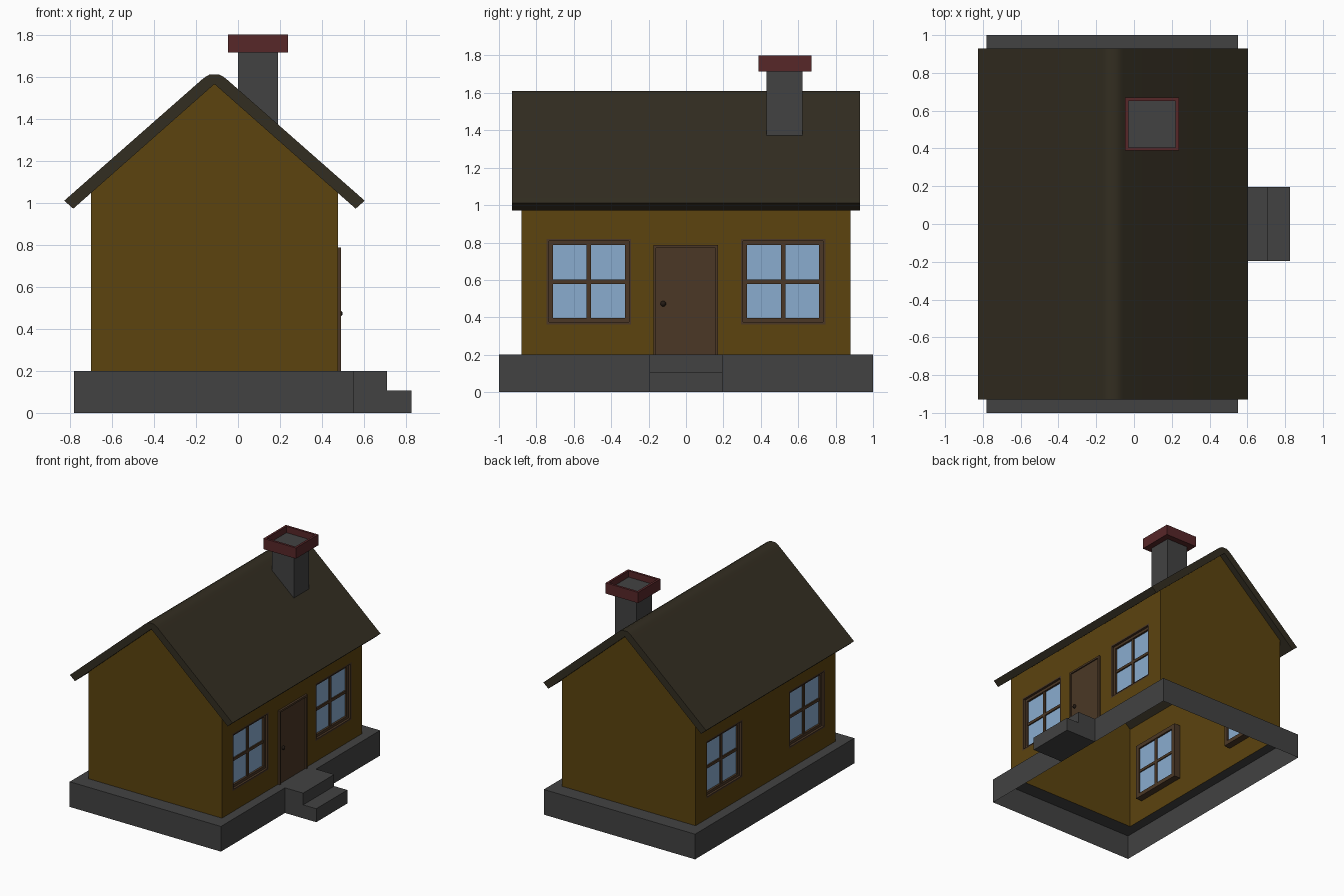
import bpy, bmesh, math
from mathutils import Matrix, Vector

if "Cube" in bpy.data.objects:
    bpy.data.objects.remove(bpy.data.objects["Cube"])


def material(name, r, g, b):
    m = bpy.data.materials.new(name)
    m.diffuse_color = [(c / 255) ** 2.2 for c in (r, g, b)] + [1]
    m.use_nodes = True
    m.node_tree.nodes["Principled BSDF"].inputs["Base Color"].default_value = m.diffuse_color
    return m


STONE = material("stone", 68, 68, 68)
PLASTER = material("plaster", 92, 69, 22)
ROOF = material("roofing", 54, 49, 38)
WOOD = material("wood", 76, 58, 42)
BRICK = material("brick", 88, 43, 45)
GLASS = material("glass", 136, 171, 206)
METAL = material("dark_metal", 40, 32, 26)


def finish(name, bm, mat, weld=False):
    if weld:
        bmesh.ops.remove_doubles(bm, verts=bm.verts, dist=1e-5)
    bmesh.ops.recalc_face_normals(bm, faces=bm.faces)
    me = bpy.data.meshes.new(name)
    bm.to_mesh(me)
    bm.free()
    me.materials.append(mat)
    ob = bpy.data.objects.new(name, me)
    bpy.context.collection.objects.link(ob)
    return ob


def face(bm, pts):
    return bm.faces.new([bm.verts.new(p) for p in pts])


def add_box(bm, x, y, z):
    lo = Vector(min(a) for a in (x, y, z))
    hi = Vector(max(a) for a in (x, y, z))
    m = Matrix.Translation((lo + hi) / 2) @ Matrix.Diagonal((*(hi - lo), 1))
    bmesh.ops.create_cube(bm, size=1, matrix=m)


def boxes(name, mat, *dims):
    bm = bmesh.new()
    for d in dims:
        add_box(bm, *d)
    return finish(name, bm, mat)


def extrude_y(name, profile, y0, y1, mat):
    bm = bmesh.new()
    f = face(bm, [(x, y0, z) for x, z in profile])
    ext = bmesh.ops.extrude_face_region(bm, geom=[f], use_keep_orig=True)["geom"]
    vs = [v for v in ext if isinstance(v, bmesh.types.BMVert)]
    bmesh.ops.translate(bm, verts=vs, vec=(0, y1 - y0, 0))
    return finish(name, bm, mat)


def smooth(ob, deg=30):
    bpy.ops.object.select_all(action='DESELECT')
    ob.select_set(True)
    bpy.context.view_layer.objects.active = ob
    bpy.ops.object.shade_smooth_by_angle(angle=math.radians(deg))


def rect(x0, x1, y0, y1, z):
    return [(x0, y0, z), (x1, y0, z), (x1, y1, z), (x0, y1, z)]


def rings(bm, loops):
    for a, b in zip(loops, loops[1:]):
        for i in range(4):
            j = (i + 1) % 4
            face(bm, [a[i], a[j], b[j], b[i]])


XL, XR, YW, MID = -0.70, 0.475, 0.88, -0.112
SLOPE, APEX = 0.88, 1.565
EAVE = APEX - SLOPE * (XR - MID)
WY0, WY1, WZ0, WZ1 = 0.293, 0.745, 0.363, 0.82

# Foundation: open underneath, with a ledge around the walls
bm = bmesh.new()
rings(bm, [rect(-0.78, 0.55, -1, 1, 0), rect(-0.78, 0.55, -1, 1, 0.2),
           rect(XL, XR, -YW, YW, 0.2)])
finish("foundation", bm, STONE, weld=True)

# Entrance steps
extrude_y("steps", [(0.55, 0), (0.825, 0), (0.825, 0.107), (0.71, 0.107),
                    (0.71, 0.2), (0.55, 0.2)], -0.195, 0.195, STONE)

# Walls: thin shell, long sides have window openings
bm = bmesh.new()
ys = [-YW, -WY1, -WY0, WY0, WY1, YW]
zs = [0.2, WZ0, WZ1, EAVE]
for x in (XL, XR):
    for i in range(5):
        for k in range(3):
            if k == 1 and i in (1, 3):
                continue
            face(bm, [(x, ys[i], zs[k]), (x, ys[i + 1], zs[k]),
                      (x, ys[i + 1], zs[k + 1]), (x, ys[i], zs[k + 1])])
for y in (-YW, YW):
    face(bm, [(XL, y, z) for z in zs] + [(MID, y, APEX)] + [(XR, y, z) for z in reversed(zs)])
finish("walls", bm, PLASTER, weld=True)

# Roof slab with rounded ridge
ridge = [(0.058, 1.588), (0.042, 1.600), (0.022, 1.611)]
half = [(0.672, 0.972), (0.715, 1.01)] + ridge
profile = [(MID + x, z) for x, z in half] + [(MID - x, z) for x, z in reversed(half)] + [(MID, APEX)]
smooth(extrude_y("roof", profile, -0.93, 0.93, ROOF))

# Chimney stack and hollow cap with a grey floor
boxes("chimney_stack", STONE, ((0, 0.19), (0.43, 0.622), (1.33, 1.72)))
bm = bmesh.new()
cap = (-0.048, 0.238, 0.388, 0.67)
hole = (-0.03, 0.22, 0.406, 0.652)
rings(bm, [rect(*hole, 1.75), rect(*hole, 1.80), rect(*cap, 1.80), rect(*cap, 1.715)])
face(bm, rect(*cap, 1.715))
finish("chimney_cap", bm, BRICK, weld=True)
boxes("chimney_floor", STONE, ((-0.03, 0.22), (0.406, 0.652), (1.74, 1.75)))


# Windows: recessed frame, crossbars and pane
def window(name, wall_x, s, y0, y1):
    def depth(a, b):
        return (wall_x - s * a, wall_x - s * b)
    z0, z1 = WZ0, WZ1
    ym, zm = (y0 + y1) / 2, 0.59
    dims = []
    for inset, w, d in ((0, 0.012, depth(0, 0.055)), (0.012, 0.021, depth(0.018, 0.055))):
        a, b, c, e = y0 + inset, y1 - inset, z0 + inset, z1 - inset
        dims += [(d, (a, a + w), (c, e)), (d, (b - w, b), (c, e)),
                 (d, (a + w, b - w), (c, c + w)), (d, (a + w, b - w), (e - w, e))]
    d = depth(0.024, 0.05)
    dims += [(d, (ym - 0.012, ym + 0.012), (z0 + 0.03, z1 - 0.03)),
             (d, (y0 + 0.03, y1 - 0.03), (zm - 0.011, zm + 0.011))]
    boxes(name + "_frame", WOOD, *dims)
    boxes(name + "_glass", GLASS, (depth(0.034, 0.042), (y0 + 0.02, y1 - 0.02),
                                   (z0 + 0.02, z1 - 0.02)))


for side, x, s in (("right", XR, 1), ("left", XL, -1)):
    window(side + "_front_window", x, s, -WY1, -WY0)
    window(side + "_back_window", x, s, WY0, WY1)

# Door: frame, leaf and knob
fx = (XR - 0.005, 0.491)
boxes("door_frame", WOOD, (fx, (-0.175, -0.16), (0.2, 0.786)),
      (fx, (0.157, 0.172), (0.2, 0.786)), (fx, (-0.16, 0.157), (0.771, 0.786)))
boxes("door", WOOD, ((XR - 0.005, 0.481), (-0.16, 0.157), (0.2, 0.771)))
bm = bmesh.new()
bmesh.ops.create_uvsphere(bm, u_segments=16, v_segments=8, radius=0.015,
                          matrix=Matrix.Translation((0.483, -0.122, 0.473)))
smooth(finish("door_knob", bm, METAL), 60)
